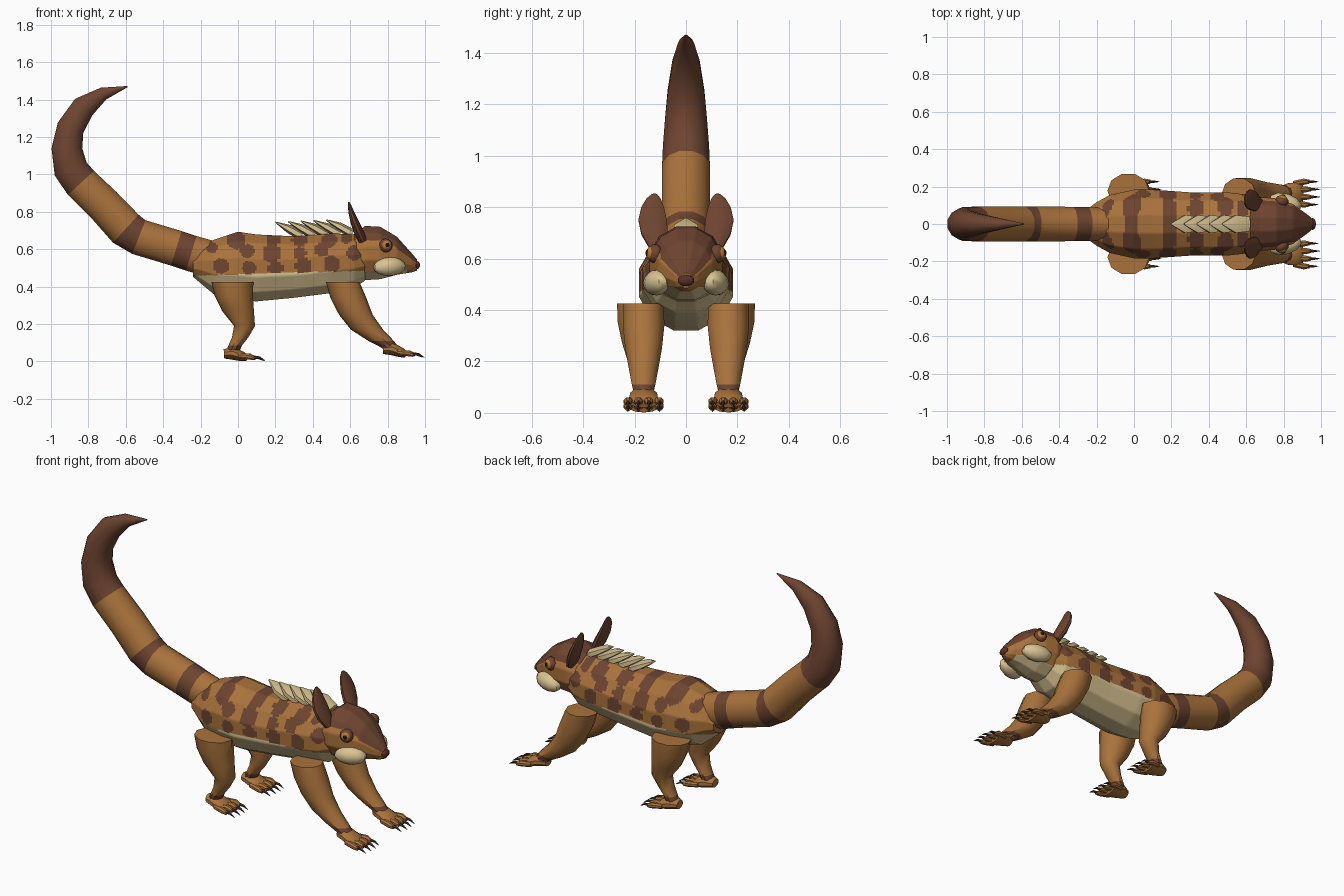
import bpy, bmesh, math
from mathutils import Vector, Matrix

cube = bpy.data.objects.get("Cube")
if cube:
    bpy.data.objects.remove(cube, do_unlink=True)

# Palette
COLOURS = {
    "tan_fur": (0.40, 0.17, 0.045),
    "dark_brown_fur": (0.155, 0.058, 0.030),
    "cream": (0.70, 0.55, 0.29),
    "nose_brown": (0.10, 0.030, 0.020),
    "claw_brown": (0.07, 0.035, 0.022),
    "amber_eye": (0.50, 0.20, 0.03),
    "pupil_black": (0.012, 0.008, 0.006),
}
MATS = []
for mat_name, rgb in COLOURS.items():
    m = bpy.data.materials.new(mat_name)
    m.use_nodes = True
    m.diffuse_color = (*rgb, 1)
    m.node_tree.nodes["Principled BSDF"].inputs["Base Color"].default_value = (*rgb, 1)
    MATS.append(m)
TAN, DARK, CREAM, NOSE, CLAW, AMBER, PUPIL = range(len(MATS))
X, Z = Vector((1, 0, 0)), Vector((0, 0, 1))


def finish(bm, name, angle=40):
    bmesh.ops.recalc_face_normals(bm, faces=bm.faces)
    mesh = bpy.data.meshes.new(name)
    bm.to_mesh(mesh)
    bm.free()
    for m in MATS:
        mesh.materials.append(m)
    obj = bpy.data.objects.new(name, mesh)
    bpy.context.collection.objects.link(obj)
    bpy.ops.object.select_all(action='DESELECT')
    obj.select_set(True)
    bpy.context.view_layer.objects.active = obj
    bpy.ops.object.shade_smooth_by_angle(angle=math.radians(angle))
    return obj


def loft(name, stations, sides=10, colour=TAN, axis=None, bands=(), cuts=0, paint=None):
    """Skin elliptical rings (x, y, z, half width, half depth) along a path."""
    bm = bmesh.new()
    centres = [Vector(s[:3]) for s in stations]
    rings = []
    for i, s in enumerate(stations):
        t = centres[min(i + 1, len(centres) - 1)] - centres[max(i - 1, 0)]
        n = axis or Vector((-t.z, 0, t.x)).normalized()
        ring = []
        for k in range(sides):
            a = math.tau * (k + 0.5) / sides
            ring.append(bm.verts.new(centres[i] + Vector((0, s[3] * math.cos(a), 0))
                                     + n * s[4] * math.sin(a)))
        rings.append(ring)
    for i in range(len(rings) - 1):
        for k in range(sides):
            j = (k + 1) % sides
            f = bm.faces.new((rings[i][k], rings[i][j], rings[i + 1][j], rings[i + 1][k]))
            f.material_index = DARK if i in bands else colour
    for ring, seg in ((rings[0], 0), (rings[-1], len(rings) - 2)):
        bm.faces.new(ring).material_index = DARK if seg in bands else colour
    if cuts:
        bmesh.ops.subdivide_edges(bm, edges=bm.edges, cuts=cuts, use_grid_fill=True)
    bmesh.ops.recalc_face_normals(bm, faces=bm.faces)
    if paint:
        for f in bm.faces:
            f.material_index = paint(f.calc_center_median(), f.normal)
    return finish(bm, name)


def ellipsoid(name, centre, radii, colour, aim=X, u=12, v=8):
    """Ellipsoid whose first radius lies along the aim direction."""
    bm = bmesh.new()
    rot = Vector(aim).to_track_quat('X', 'Z').to_matrix().to_4x4()
    mat = Matrix.Translation(centre) @ rot @ Matrix.Diagonal((*radii, 1))
    bmesh.ops.create_uvsphere(bm, u_segments=u, v_segments=v, radius=1, matrix=mat)
    for f in bm.faces:
        f.material_index = colour
    return finish(bm, name)


# Body with spots and pale belly
SPOTS = [(-.01, .65, .05), (-.14, .61, .03), (.19, .66, .04), (.18, .58, .05),
         (.33, .65, .04), (.49, .65, .04), (.58, .66, .03), (-.09, .51, .042),
         (.06, .50, .038), (.05, .59, .038), (.20, .50, .04), (.35, .51, .045),
         (.33, .58, .035), (.50, .52, .045), (.45, .60, .04), (.62, .58, .04)]


def paint_body(c, n):
    if c.z < 0.465 + 0.03 * c.x:
        return CREAM
    for x, z, r in SPOTS:
        if (c.x - x) ** 2 + (c.z - z) ** 2 < r * r:
            return DARK
    return TAN


loft("body", [(-.24, 0, .51, .09, .06), (-.20, 0, .515, .12, .10), (-.13, 0, .505, .16, .15),
              (0, 0, .51, .19, .19), (.10, 0, .50, .19, .185), (.30, 0, .505, .175, .17),
              (.50, 0, .525, .175, .165), (.62, 0, .535, .16, .15), (.68, 0, .54, .13, .11)],
     sides=12, axis=Z, cuts=10, paint=paint_body)


# Head with dark cap and pale chin
def paint_head(c, n):
    if c.z > 0.65 - 0.75 * max(0, c.x - 0.79):
        return DARK
    return CREAM if n.z < -0.6 and c.x < 0.9 else TAN


loft("head", [(.60, 0, .57, .12, .10), (.68, 0, .58, .148, .15), (.76, 0, .58, .142, .145),
              (.85, 0, .565, .11, .105), (.93, 0, .527, .05, .052), (.958, 0, .515, .022, .03)],
     sides=12, axis=Z, cuts=8, paint=paint_head)
ellipsoid("nose", (.955, 0, .515), (.018, .032, .022), NOSE)

# Tail with stripes and dark end
loft("tail", [(-.15, 0, .55, .09, .10), (-.25, 0, .578, .093, .10), (-.33, 0, .605, .095, .10),
              (-.53, 0, .665, .097, .10), (-.60, 0, .71, .097, .105), (-.72, 0, .84, .097, .10),
              (-.84, 0, .955, .096, .098), (-.895, 0, 1.03, .093, .095), (-.915, 0, 1.14, .085, .085),
              (-.895, 0, 1.25, .074, .076), (-.825, 0, 1.36, .055, .066),
              (-.72, 0, 1.432, .032, .036), (-.59, 0, 1.47, .003, .003)],
     sides=12, bands={1, 3, 6, 7, 8, 9, 10, 11})

# Back spines: flattened plates pointing to the rear
for i in range(5):
    x = 0.20 + 0.068 * i
    z = 0.745 + 0.003 * i
    loft(f"back_spine_{i + 1}", [(x + .14, 0, z - .075, .045, .025), (x + .07, 0, z - .035, .055, .022),
                                 (x, 0, z, .004, .003)], sides=6, colour=CREAM)


# Feet: palm, fanned toes and claws
def foot(label, x, y, z, drop):
    loft(f"{label}_paw", [(x - .045, y, z + .005, .03, .025), (x, y, z + .008, .055, .034),
                          (x + .055, y, z - drop / 2, .06, .026), (x + .08, y, z - drop, .052, .015)])
    for k in range(4):
        off = (k - 1.5) * 0.034
        reach = 0.13 - 0.25 * abs(off)
        ty = y + off * 1.2
        zt = z - drop
        loft(f"{label}_toe_{k + 1}", [(x + .03, y + off, zt + .014, .014, .014),
                                      (x + reach - .03, ty, zt + .010, .018, .017),
                                      (x + reach, ty, zt, .011, .010)], sides=8)
        loft(f"{label}_claw_{k + 1}", [(x + reach - .012, ty, zt + .006, .010, .010),
                                       (x + reach + .02, ty, zt + .004, .007, .007),
                                       (x + reach + .05, ty, zt - .012, .001, .001)],
             sides=6, colour=CLAW)


for side, s in (("left", 1), ("right", -1)):
    # Legs with dark ankle bands
    loft(f"{side}_hind_leg",
         [(-.03, s * .178, .425, .095, .112), (-.022, s * .178, .35, .092, .102),
          (.0, s * .175, .27, .077, .085), (.035, s * .17, .19, .056, .056),
          (.012, s * .166, .13, .046, .044), (-.015, s * .165, .085, .042, .036),
          (-.03, s * .165, .05, .042, .036)], axis=X, bands={5})
    loft(f"{side}_front_leg",
         [(.56, s * .165, .425, .083, .09), (.59, s * .165, .34, .085, .096),
          (.63, s * .165, .25, .075, .09), (.69, s * .165, .17, .06, .086),
          (.765, s * .165, .11, .048, .068), (.80, s * .165, .085, .042, .052),
          (.835, s * .165, .055, .04, .04)], axis=X, bands={4})
    foot(f"{side}_hind", -.03, s * .165, .036, .020)
    foot(f"{side}_front", .82, s * .165, .060, .026)

    # Ears
    loft(f"{side}_ear", [(.67, s * .108, .64, .035, .022), (.645, s * .122, .695, .054, .026),
                         (.622, s * .13, .75, .058, .022), (.605, s * .13, .80, .046, .015),
                         (.596, s * .126, .835, .028, .009), (.592, s * .123, .852, .010, .004)],
         colour=DARK)

    # Cheeks
    ellipsoid(f"{side}_cheek", (.81, s * .115, .507), (.09, .048, .05), CREAM,
              aim=(1, -s * .3, 0.05), u=10, v=8)

    # Eyes: lid, iris and pupil stacked outwards
    out = Vector((.3, s, .1)).normalized()
    base = Vector((.79, s * .122, .62))
    ellipsoid(f"{side}_eyelid", base, (.03, .037, .037), DARK, aim=out)
    ellipsoid(f"{side}_iris", base + out * .014, (.02, .027, .027), AMBER, aim=out)
    ellipsoid(f"{side}_pupil", base + out * .028, (.009, .013, .013), PUPIL, aim=out)
